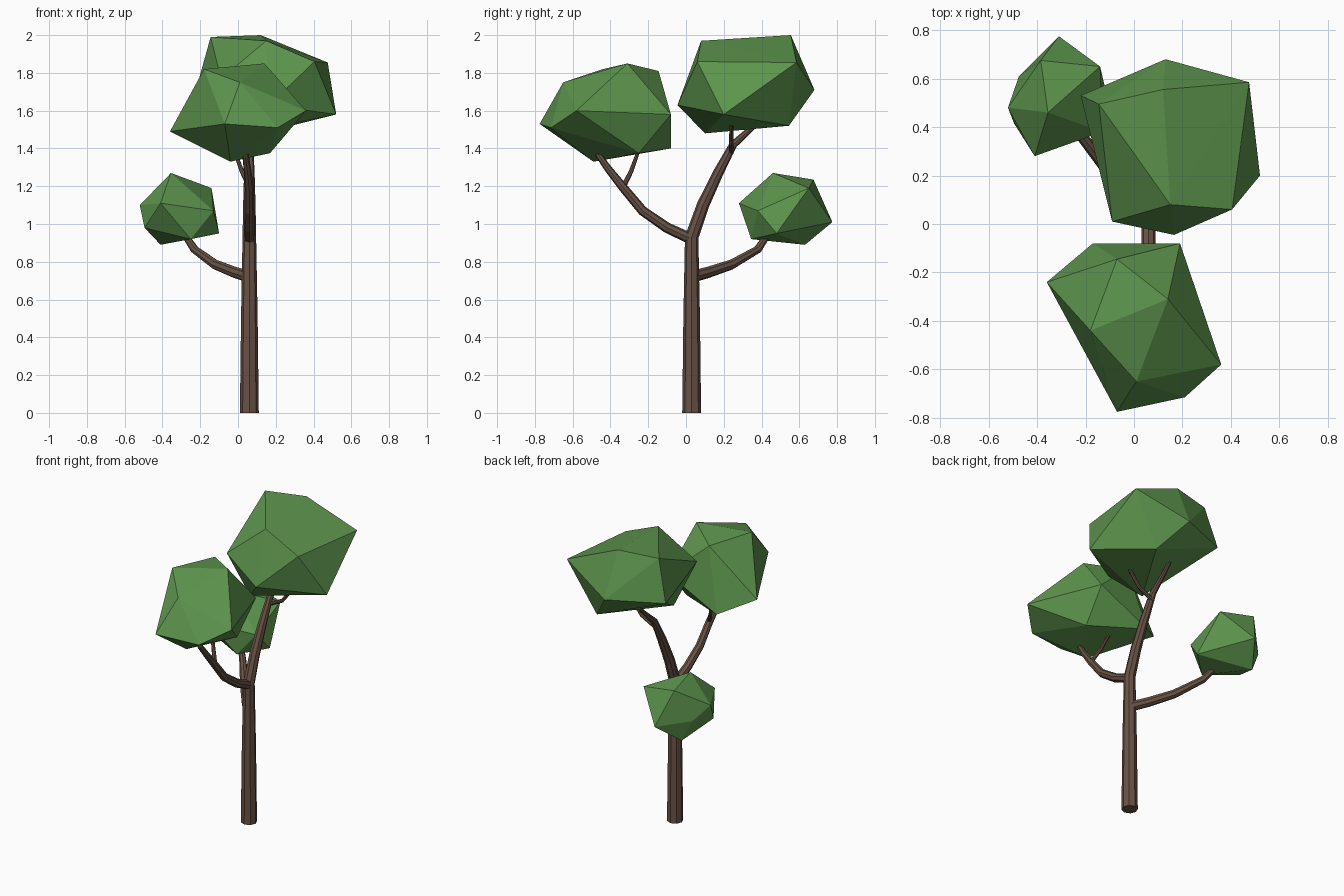
import bpy, bmesh


def material(name, color):
    m = bpy.data.materials.new(name)
    m.diffuse_color = (*color, 1)
    return m


BARK = material("bark", (0.14, 0.085, 0.06))
LEAF = material("leaf", (0.11, 0.30, 0.075))


def limb(name, points):
    """Tapered eight-sided tube through (x, y, z, radius) points."""
    cu = bpy.data.curves.new(name, 'CURVE')
    cu.dimensions = '3D'
    cu.bevel_depth = 1.0
    cu.bevel_resolution = 2
    cu.use_fill_caps = True
    sp = cu.splines.new('POLY')
    sp.use_smooth = False
    sp.points.add(len(points) - 1)
    for p, (x, y, z, r) in zip(sp.points, points):
        p.co = (x, y, z, 1)
        p.radius = r
    cu.materials.append(BARK)
    ob = bpy.data.objects.new(name, cu)
    bpy.context.collection.objects.link(ob)
    bpy.ops.object.select_all(action='DESELECT')
    ob.select_set(True)
    bpy.context.view_layer.objects.active = ob
    bpy.ops.object.convert(target='MESH')


def foliage(name, points):
    """Faceted leaf clump: convex hull of a few corner points."""
    bm = bmesh.new()
    for p in points:
        bm.verts.new(p)
    bmesh.ops.convex_hull(bm, input=bm.verts[:])
    bmesh.ops.recalc_face_normals(bm, faces=bm.faces[:])
    me = bpy.data.meshes.new(name)
    bm.to_mesh(me)
    bm.free()
    me.materials.append(LEAF)
    bpy.context.collection.objects.link(bpy.data.objects.new(name, me))


# Trunk running on into the tall rear branch
limb("trunk", [(.06, .03, 0, .05), (.06, .03, .5, .044), (.06, .03, .93, .036),
               (.06, .09, 1.10, .033), (.06, .17, 1.27, .028),
               (.06, .25, 1.42, .021), (.06, .35, 1.51, .015), (.06, .41, 1.57, .012)])
limb("rear_twig", [(.06, .24, 1.38, .014), (.16, .24, 1.43, .012), (.28, .24, 1.58, .009)])

# Front branch with its twig
limb("front_branch", [(.06, .03, .92, .03), (.06, -.10, .98, .028), (.06, -.23, 1.07, .026),
                      (.06, -.33, 1.19, .024), (.05, -.41, 1.29, .02),
                      (.04, -.46, 1.36, .017), (.03, -.48, 1.42, .014)])
limb("front_twig", [(.06, -.33, 1.20, .014), (.02, -.29, 1.28, .012), (-.03, -.24, 1.42, .008)])

# Low side branch
limb("side_branch", [(.06, .03, .72, .032), (-.02, .12, .745, .03), (-.12, .24, .785, .027),
                     (-.23, .38, .865, .022), (-.28, .43, .94, .018), (-.30, .47, 1.0, .015)])

# Leaf clumps
foliage("front_foliage", [
    (-.18, -.44, 1.82), (.14, -.31, 1.85), (.01, -.65, 1.75), (-.07, -.145, 1.81),
    (-.36, -.24, 1.49), (.36, -.58, 1.60), (.21, -.715, 1.51), (-.07, -.775, 1.53),
    (.19, -.08, 1.58), (-.17, -.08, 1.40), (-.04, -.49, 1.33), (.17, -.25, 1.375)])
foliage("rear_foliage", [
    (-.145, .495, 1.99), (.12, .555, 2.0), (.15, .08, 1.97), (.475, .585, 1.855),
    (.405, .06, 1.86), (.52, .20, 1.58), (.165, -.045, 1.63), (-.09, .01, 1.77),
    (-.22, .53, 1.72), (.13, .68, 1.71), (.02, .10, 1.48), (.28, .545, 1.52)])
foliage("side_foliage", [
    (-.355, .46, 1.27), (-.385, .675, 1.235), (-.14, .65, 1.19), (-.31, .775, 1.01),
    (-.41, .28, 1.11), (-.52, .48, 1.10), (-.475, .61, 1.03), (-.10, .48, .95),
    (-.41, .63, .89), (-.495, .415, .98), (-.13, .38, 1.07), (-.25, .345, .92)])
